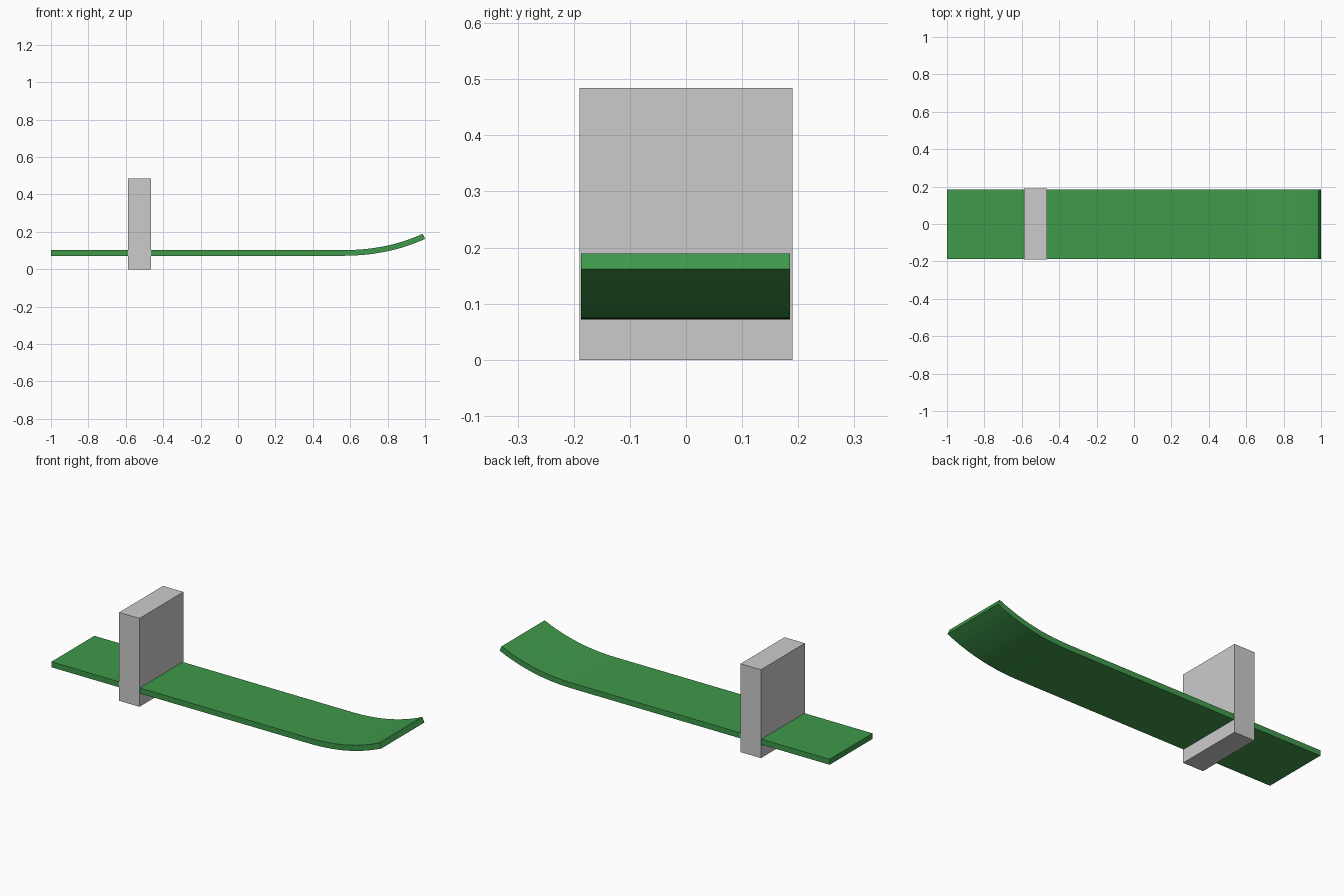
import bpy, bmesh, math
from mathutils import Vector

if "Cube" in bpy.data.objects:
    bpy.data.objects.remove(bpy.data.objects["Cube"])


def prism(name, outline, y0, y1):
    """Extrude an x-z outline along y."""
    bm = bmesh.new()
    face = bm.faces.new([bm.verts.new((x, y0, z)) for x, z in outline])
    ext = bmesh.ops.extrude_face_region(bm, geom=[face])
    moved = [v for v in ext["geom"] if isinstance(v, bmesh.types.BMVert)]
    bmesh.ops.translate(bm, verts=moved, vec=(0, y1 - y0, 0))
    bmesh.ops.recalc_face_normals(bm, faces=bm.faces)
    mesh = bpy.data.meshes.new(name)
    bm.to_mesh(mesh)
    bm.free()
    obj = bpy.data.objects.new(name, mesh)
    bpy.context.collection.objects.link(obj)
    return obj


# Plank: flat run, then an upward sweeping tip of constant thickness
THICK, BASE, START, RISE, POWER, STEPS = 0.030, 0.072, 0.54, 0.09, 2.3, 12
run = 1.0 - START
bottom, top = [(-1.0, BASE)], [(-1.0, BASE + THICK)]
for i in range(STEPS + 1):
    t = i / STEPS
    x, z = START + run * t, BASE + RISE * t ** POWER
    angle = math.atan(POWER * RISE / run * t ** (POWER - 1))
    bottom.append((x, z))
    top.append((x - THICK * math.sin(angle), z + THICK * math.cos(angle)))
plank = prism("plank", bottom + top[::-1], -0.187, 0.185)

green = bpy.data.materials.new("green")
green.diffuse_color = (0.05, 0.32, 0.07, 1)
green.use_nodes = True
green.node_tree.nodes["Principled BSDF"].inputs["Base Color"].default_value = green.diffuse_color
plank.data.materials.append(green)

# Upright support block that the plank passes through
prism("support_block", [(-0.587, 0), (-0.464, 0), (-0.464, 0.484), (-0.587, 0.484)],
      -0.19, 0.19)
